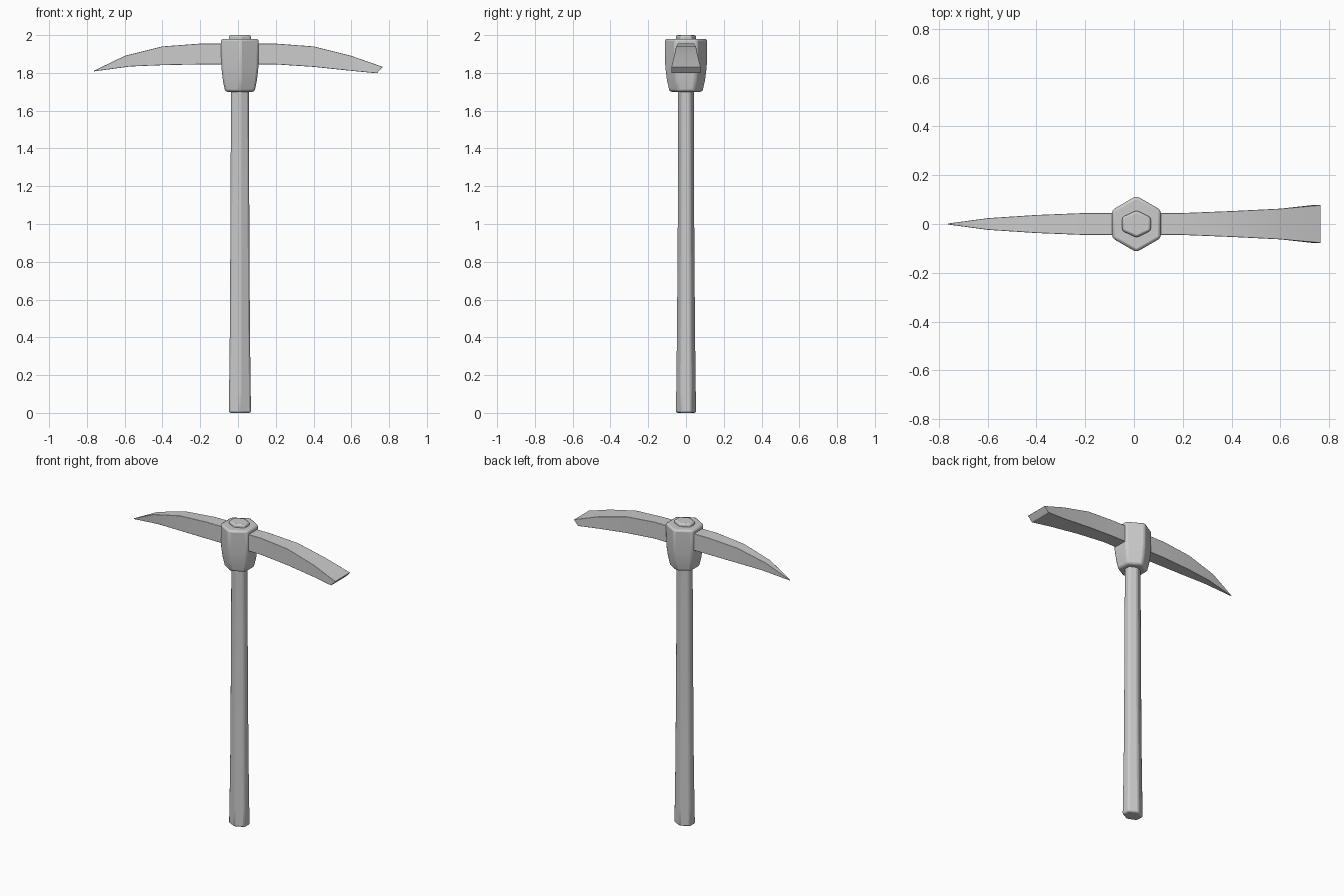
import bpy, bmesh, math

if "Cube" in bpy.data.objects:
    bpy.data.objects.remove(bpy.data.objects["Cube"])

CX = 0.01  # the handle axis sits slightly right of centre


def loft(name, rings):
    """Skin a closed solid through equal-length rings of points."""
    bm = bmesh.new()
    loops = [[bm.verts.new(p) for p in ring] for ring in rings]
    n = len(loops[0])
    for a, b in zip(loops, loops[1:]):
        for i in range(n):
            j = (i + 1) % n
            bm.faces.new((a[i], a[j], b[j], b[i]))
    bm.faces.new(loops[0][::-1])
    bm.faces.new(loops[-1])
    bmesh.ops.recalc_face_normals(bm, faces=bm.faces)
    me = bpy.data.meshes.new(name)
    bm.to_mesh(me)
    bm.free()
    ob = bpy.data.objects.new(name, me)
    bpy.context.collection.objects.link(ob)
    return ob


def hexagon(z, ax, ry):
    """Hexagon with flats at +-ax and points at +-ry."""
    return [(CX + ax / math.cos(math.pi / 6) * math.cos(math.radians(30 + 60 * k)),
             ry * math.sin(math.radians(30 + 60 * k)), z) for k in range(6)]


def finish(ob, width, segments=2, angle=40):
    """Softened edges and smooth shading with sharp corners kept."""
    bev = ob.modifiers.new("bevel", 'BEVEL')
    bev.width = width
    bev.segments = segments
    bev.limit_method = 'ANGLE'
    bev.angle_limit = math.radians(angle)
    bpy.ops.object.select_all(action='DESELECT')
    bpy.context.view_layer.objects.active = ob
    ob.select_set(True)
    bpy.ops.object.shade_smooth_by_angle(angle=math.radians(35))


# handle: hexagonal shaft, flared at the foot and at the top
handle = loft("handle", [hexagon(z, ax, ry) for z, ax, ry in [
    (0.0, 0.059, 0.056), (0.12, 0.057, 0.054), (0.45, 0.053, 0.050),
    (1.0, 0.050, 0.046), (1.7, 0.047, 0.044), (1.9, 0.056, 0.053),
    (2.0, 0.059, 0.056)]])
finish(handle, 0.010)

# socket: hexagonal barrel that tapers towards the bottom
socket = loft("head_socket", [hexagon(z, r, r * 1.155) for z, r in [
    (1.70, 0.078), (1.76, 0.090), (1.83, 0.098), (1.98, 0.100)]])
finish(socket, 0.012)

# blade: pick point on the left, flared adze on the right
# columns: x top, z top, x bottom, z bottom, half width
sections = [
    (-0.762, 1.812, -0.762, 1.808, 0.002),
    (-0.60, 1.890, -0.57, 1.834, 0.024),
    (-0.40, 1.940, -0.40, 1.841, 0.037),
    (-0.20, 1.955, -0.20, 1.845, 0.045),
    (0.20, 1.955, 0.20, 1.845, 0.045),
    (0.40, 1.940, 0.40, 1.832, 0.053),
    (0.60, 1.890, 0.60, 1.811, 0.063),
    (0.766, 1.832, 0.735, 1.798, 0.078),
]
blade = loft("pick_blade", [
    [(xt, -w, zt), (xt, w, zt), (xb, w, zb), (xb, -w, zb)]
    for xt, zt, xb, zb, w in sections])
finish(blade, 0.006)
